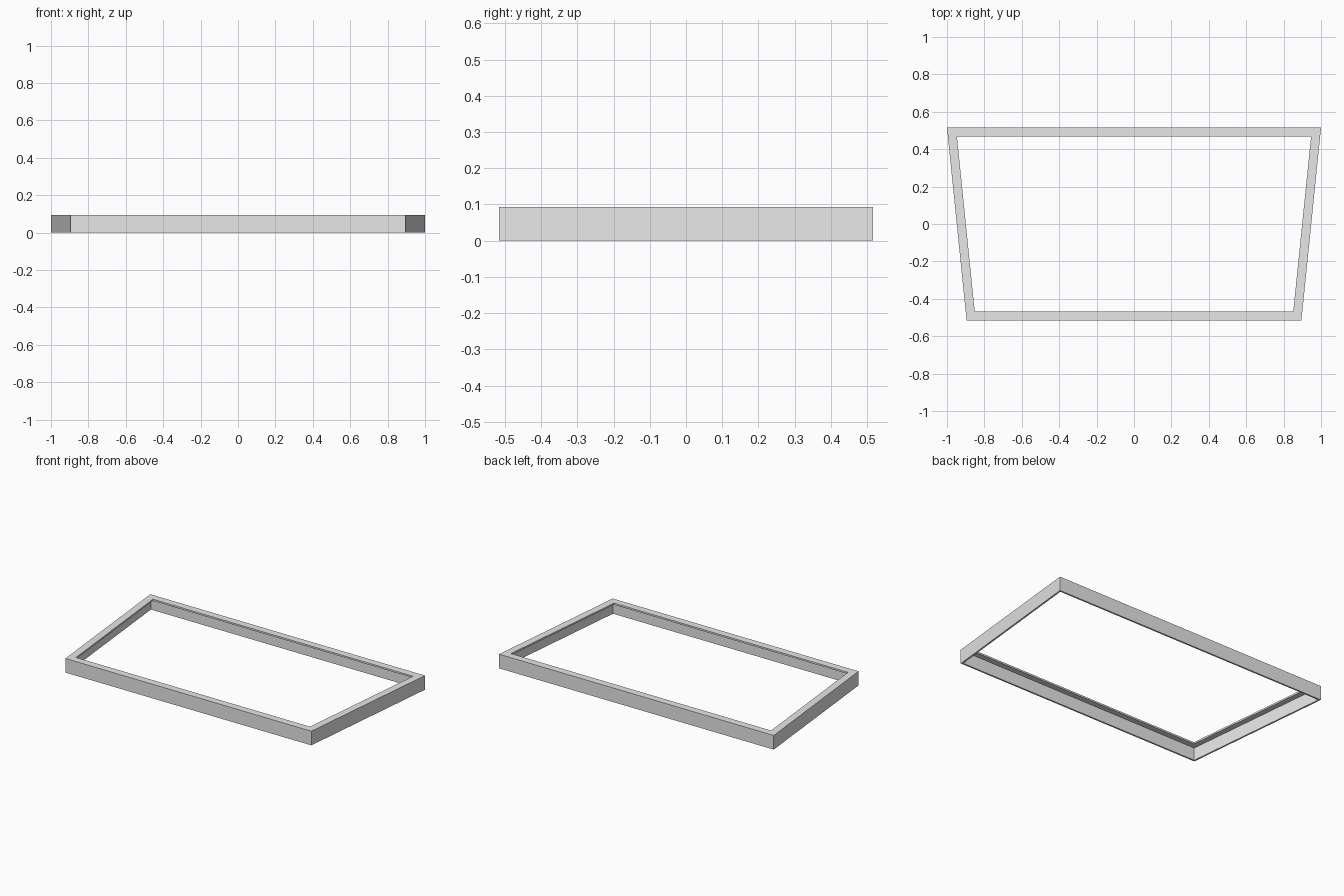
import bpy
import bmesh

cube = bpy.data.objects.get("Cube")
if cube:
    bpy.data.objects.remove(cube, do_unlink=True)

HALF_BACK, HALF_FRONT, HALF_DEPTH = 1.0, 0.895, 0.516
HEIGHT, FLANGE, WALL = 0.093, 0.048, 0.011

# Plain grey metal
grey = bpy.data.materials.new("light grey")
grey.use_nodes = True
colour = (0.8, 0.8, 0.8, 1)
grey.diffuse_color = colour
grey.node_tree.nodes["Principled BSDF"].inputs["Base Color"].default_value = colour


def trapezoid(inset):
    """Corners of the plan outline, moved inward by an even distance."""
    slope = (HALF_BACK - HALF_FRONT) / (2 * HALF_DEPTH)
    sideways = inset * (1 + slope ** 2) ** 0.5
    y = HALF_DEPTH - inset
    middle = (HALF_BACK + HALF_FRONT) / 2 - sideways
    front, back = middle - slope * y, middle + slope * y
    return [(-front, -y), (front, -y), (back, y), (-back, y)]


# Angle section as (inset, height): thin outer wall with a flange on top
section = [(0, 0), (0, HEIGHT), (FLANGE, HEIGHT), (FLANGE, HEIGHT - WALL),
           (WALL, HEIGHT - WALL), (WALL, 0)]

# Sweep the section round the mitred frame
bm = bmesh.new()
rings = [[bm.verts.new((x, y, z)) for x, y in trapezoid(inset)]
         for inset, z in section]
for lower, upper in zip(rings, rings[1:] + rings[:1]):
    for i in range(4):
        j = (i + 1) % 4
        bm.faces.new((lower[i], lower[j], upper[j], upper[i]))
bmesh.ops.recalc_face_normals(bm, faces=bm.faces)

mesh = bpy.data.meshes.new("angle_frame")
bm.to_mesh(mesh)
bm.free()
mesh.materials.append(grey)
frame = bpy.data.objects.new("angle_frame", mesh)
bpy.context.collection.objects.link(frame)
